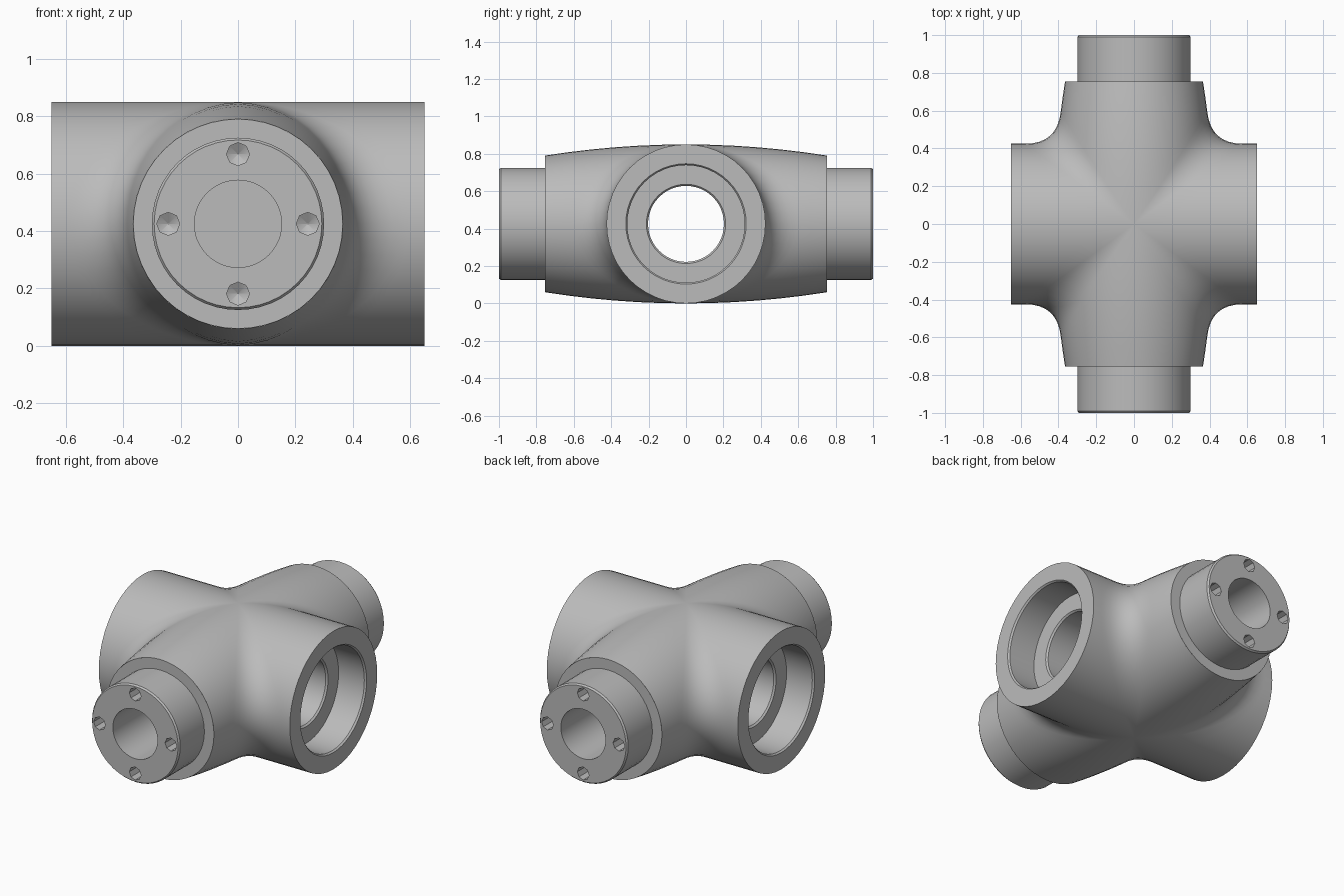
import bpy, bmesh, math
from mathutils import Matrix, Vector

if "Cube" in bpy.data.objects:
    bpy.data.objects.remove(bpy.data.objects["Cube"], do_unlink=True)

R, L, ARM = 0.425, 0.65, 0.755      # pipe radius, pipe half length, arm half length
STEPS, SEGS = 12, 48

grey = bpy.data.materials.new("steel_grey")
grey.use_nodes = True
colour = (0.5, 0.5, 0.5, 1)
grey.diffuse_color = colour
grey.node_tree.nodes["Principled BSDF"].inputs["Base Color"].default_value = colour


def finish(name, bm):
    mesh = bpy.data.meshes.new(name)
    bm.to_mesh(mesh)
    bm.free()
    mesh.materials.append(grey)
    obj = bpy.data.objects.new(name, mesh)
    bpy.context.collection.objects.link(obj)
    return obj


def smooth(obj):
    bpy.ops.object.select_all(action='DESELECT')
    obj.select_set(True)
    bpy.context.view_layer.objects.active = obj
    bpy.ops.object.shade_smooth_by_angle(angle=math.radians(30))


def lathe(bm, profile, axis, segs, centre=Vector((0, 0, R))):
    """Spin (distance along axis, radius) points around the x or y axis."""
    rings = []
    for d, r in profile:
        ring = []
        for i in range(segs):
            a = 2 * math.pi * i / segs
            u, v = r * math.sin(a), r * math.cos(a)
            p = Vector((d, u, v)) if axis == 'x' else Vector((u, d, v))
            ring.append(bm.verts.new(p + centre))
        rings.append(ring)
    for a, b in zip(rings, rings[1:]):
        for i in range(segs):
            j = (i + 1) % segs
            bm.faces.new((a[i], a[j], b[j], b[i]))
    return rings


def lathe_solid(name, profile, centre=Vector((0, 0, R)), segs=SEGS):
    bm = bmesh.new()
    rings = lathe(bm, profile, 'y', segs, centre)
    bm.faces.new(rings[0])
    bm.faces.new(rings[-1])
    bmesh.ops.recalc_face_normals(bm, faces=bm.faces)
    return finish(name, bm)


def arm_radius(y):
    return R - 0.06 * (y / ARM) ** 2


def body_path(phi):
    """Line along the pipe, round the fillet and out along the tapered arm."""
    s, c = math.sin(phi), math.cos(phi)
    yc = R * s
    theta = math.acos(min(1, R * c / arm_radius(yc)))

    def on_arm(y):
        r = arm_radius(y)
        return Vector((r * math.sin(theta), y, r * math.cos(theta)))

    corner = on_arm(yc)
    f = 0.17 * s
    start = Vector((corner.x + f, yc, R * c))
    end = on_arm(yc + f)
    pts = [Vector((L, yc, R * c)).lerp(start, k / 4) for k in range(4)]
    for k in range(9):
        t = k / 8
        pts.append(start * (1 - t) ** 2 + corner * 2 * t * (1 - t) + end * t * t)
    pts += [on_arm(yc + f + (ARM - yc - f) * k / 6) for k in range(1, 7)]
    return pts


# Cross-shaped body: one eighth, mirrored in all three axes
bm = bmesh.new()
rows = [[bm.verts.new(p) for p in body_path(math.pi / 2 * i / STEPS)]
        for i in range(STEPS + 1)]
for a, b in zip(rows, rows[1:]):
    for k in range(len(a) - 1):
        bm.faces.new((a[k], a[k + 1], b[k + 1], b[k]))
for axis in range(3):
    scale = Vector((1, 1, 1))
    scale[axis] = -1
    copy = bmesh.ops.duplicate(bm, geom=bm.verts[:] + bm.edges[:] + bm.faces[:])["geom"]
    bmesh.ops.scale(bm, vec=scale, verts=[g for g in copy if isinstance(g, bmesh.types.BMVert)])
bmesh.ops.translate(bm, vec=(0, 0, R), verts=bm.verts)

# Stepped through bore with small chamfers
half = [(L, R), (L, 0.322), (L - 0.01, 0.314), (0.465, 0.314), (0.465, 0.212), (0.455, 0.203)]
lathe(bm, half + [(-d, r) for d, r in reversed(half)], 'x', SEGS)

# Collar shoulders at the arm ends
for side in (1, -1):
    lathe(bm, [(side * ARM, arm_radius(ARM)), (side * ARM, 0.28)], 'y', SEGS)
bmesh.ops.remove_doubles(bm, verts=bm.verts, dist=0.0005)
bmesh.ops.dissolve_degenerate(bm, edges=bm.edges, dist=0.0001)
bmesh.ops.recalc_face_normals(bm, faces=bm.faces)
smooth(finish("cross_body", bm))

# Stub shafts with a blind bore and four drilled holes each
for side, label in ((-1, "front"), (1, "back")):
    stub = lathe_solid(label + "_stub", [(side * d, r) for d, r in
                       [(0.45, 0.3), (0.99, 0.3), (1.0, 0.292)]])
    cutters = [lathe_solid("bore_cutter", [(side * 0.5, 0.152), (side * 1.1, 0.152)])]
    for k in range(4):
        a = k * math.pi / 2
        centre = Vector((0.243 * math.sin(a), 0, R + 0.243 * math.cos(a)))
        drill = [(0.876, 0.0005), (0.9, 0.04), (1.1, 0.04)]
        cutters.append(lathe_solid("drill_cutter", [(side * d, r) for d, r in drill], centre, 8))
    for cutter in cutters:
        cutter.hide_render = True
        cut = stub.modifiers.new("cut", 'BOOLEAN')
        cut.operation = 'DIFFERENCE'
        cut.solver = 'EXACT'
        cut.object = cutter
    bpy.context.view_layer.update()
    graph = bpy.context.evaluated_depsgraph_get()
    stub.data = bpy.data.meshes.new_from_object(stub.evaluated_get(graph))
    stub.modifiers.clear()
    for cutter in cutters:
        bpy.data.objects.remove(cutter, do_unlink=True)
    smooth(stub)
